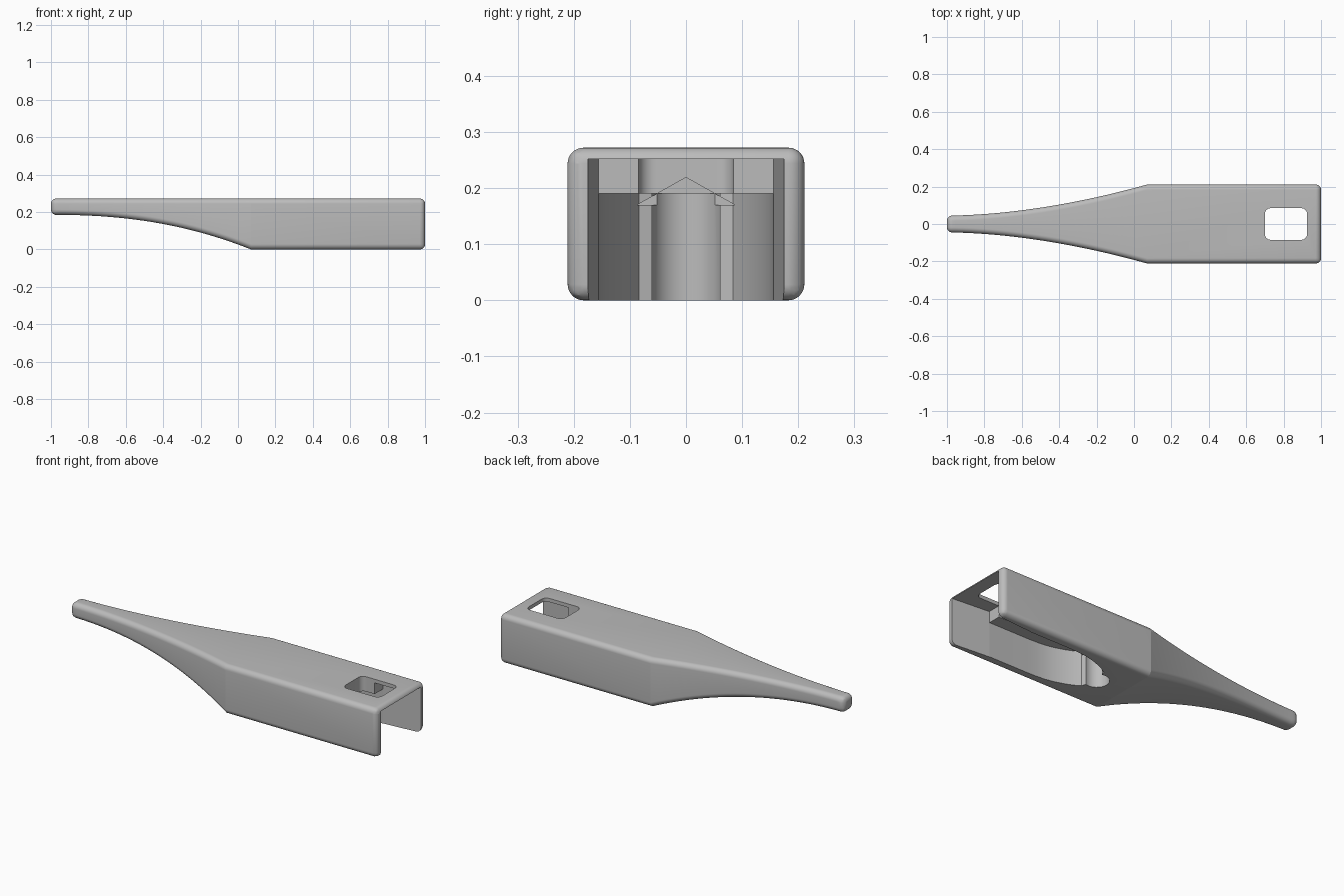
import bpy, bmesh, math
from mathutils import Vector

default = bpy.data.objects.get("Cube")
if default:
    bpy.data.objects.remove(default, do_unlink=True)

TOP, HALF, KINK = 0.272, 0.211, 0.07

grey = bpy.data.materials.new("plain grey")
grey.use_nodes = True
colour = (0.5, 0.5, 0.5, 1)
grey.diffuse_color = colour
grey.node_tree.nodes["Principled BSDF"].inputs["Base Color"].default_value = colour


def make_object(name, bm):
    bmesh.ops.recalc_face_normals(bm, faces=bm.faces)
    mesh = bpy.data.meshes.new(name)
    bm.to_mesh(mesh)
    bm.free()
    mesh.materials.append(grey)
    obj = bpy.data.objects.new(name, mesh)
    bpy.context.collection.objects.link(obj)
    return obj


def prism(name, outline, direction):
    """Closed outline extruded along a direction."""
    bm = bmesh.new()
    face = bm.faces.new([bm.verts.new(p) for p in outline])
    grown = bmesh.ops.extrude_face_region(bm, geom=[face])["geom"]
    verts = [g for g in grown if isinstance(g, bmesh.types.BMVert)]
    bmesh.ops.translate(bm, verts=verts, vec=Vector(direction))
    # the starting face stays as the other cap
    if not face.is_valid:
        raise RuntimeError("cap lost")
    obj = make_object(name, bm)
    obj.hide_render = True
    return obj


def mirrored(half):
    """Mirror a half outline in y; points on the centre line are kept once."""
    return half + [(x, -y) for x, y in reversed(half) if y > 1e-6]


def apply_modifiers(obj):
    graph = bpy.context.evaluated_depsgraph_get()
    mesh = bpy.data.meshes.new_from_object(obj.evaluated_get(graph))
    obj.modifiers.clear()
    obj.data = mesh


# Body: straight grip that tapers in a sweeping curve to a thin tail
STEPS = 24
stations = []
for i in range(STEPS + 1):
    t = i / STEPS
    x = -1 + (1 + KINK) * t
    stations.append((x, 0.045 + (HALF - 0.045) * t ** 1.8, 0.185 * (1 - t ** 2.3)))
stations.append((1, HALF, 0))

bm = bmesh.new()
rings = [[bm.verts.new(p) for p in ((x, -w, z), (x, w, z), (x, w, TOP), (x, -w, TOP))]
         for x, w, z in stations]
for a, b in zip(rings, rings[1:]):
    for k in range(4):
        n = (k + 1) % 4
        bm.faces.new((a[k], a[n], b[n], b[k]))
bm.faces.new(rings[0])
bm.faces.new(rings[-1])
body = make_object("handle_body", bm)

bevel = body.modifiers.new("rounded_edges", "BEVEL")
bevel.width = 0.028
bevel.segments = 8
bevel.limit_method = "ANGLE"
bevel.angle_limit = math.radians(50)
apply_modifiers(body)

# Long pocket: straight walls closing in to a rounded nose
half = [(0.85, 0.155), (0.54, 0.155), (0.48, 0.153), (0.43, 0.148), (0.38, 0.137),
        (0.33, 0.120), (0.29, 0.102), (0.26, 0.084)]
nose_x, nose_r = 0.235, 0.063
for i in range(1, 10):
    a = math.radians(60 + 120 * i / 9)
    half.append((nose_x + nose_r * math.cos(a), max(0, nose_r * math.sin(a))))
pocket = prism("long_pocket_cutter", [(x, y, -0.1) for x, y in mirrored(half)], (0, 0, 0.29))

# Taller mouth with flared walls at the open end
mouth_half = [(1.1, 0.183), (0.78, 0.156)]
mouth = prism("mouth_cutter", [(x, y, -0.2) for x, y in mirrored(mouth_half)], (0, 0, 0.452))

# Rounded window through the top
cx, cy, r = 0.0825, 0.0545, 0.03
window_outline = []
for q, (sx, sy) in enumerate(((1, 1), (-1, 1), (-1, -1), (1, -1))):
    for i in range(9):
        a = math.radians(90 * (q + i / 8))
        window_outline.append((0.8125 + sx * cx + r * math.cos(a),
                               sy * cy + r * math.sin(a), 0.12))
window = prism("window_cutter", window_outline, (0, 0, 0.3))

# V groove along the pocket ceiling
groove = prism("groove_cutter", [(0.2, -0.087, 0.17), (0.2, 0.087, 0.17), (0.2, 0, 0.219)],
               (0.62, 0, 0))

for cutter in (pocket, mouth, window, groove):
    cut = body.modifiers.new(cutter.name, "BOOLEAN")
    cut.operation = "DIFFERENCE"
    cut.solver = "EXACT"
    cut.object = cutter
    apply_modifiers(body)
    bpy.data.objects.remove(cutter, do_unlink=True)

# Smooth curves, crisp corners
bpy.ops.object.select_all(action="DESELECT")
body.select_set(True)
bpy.context.view_layer.objects.active = body
bpy.ops.object.shade_smooth_by_angle(angle=math.radians(15))
